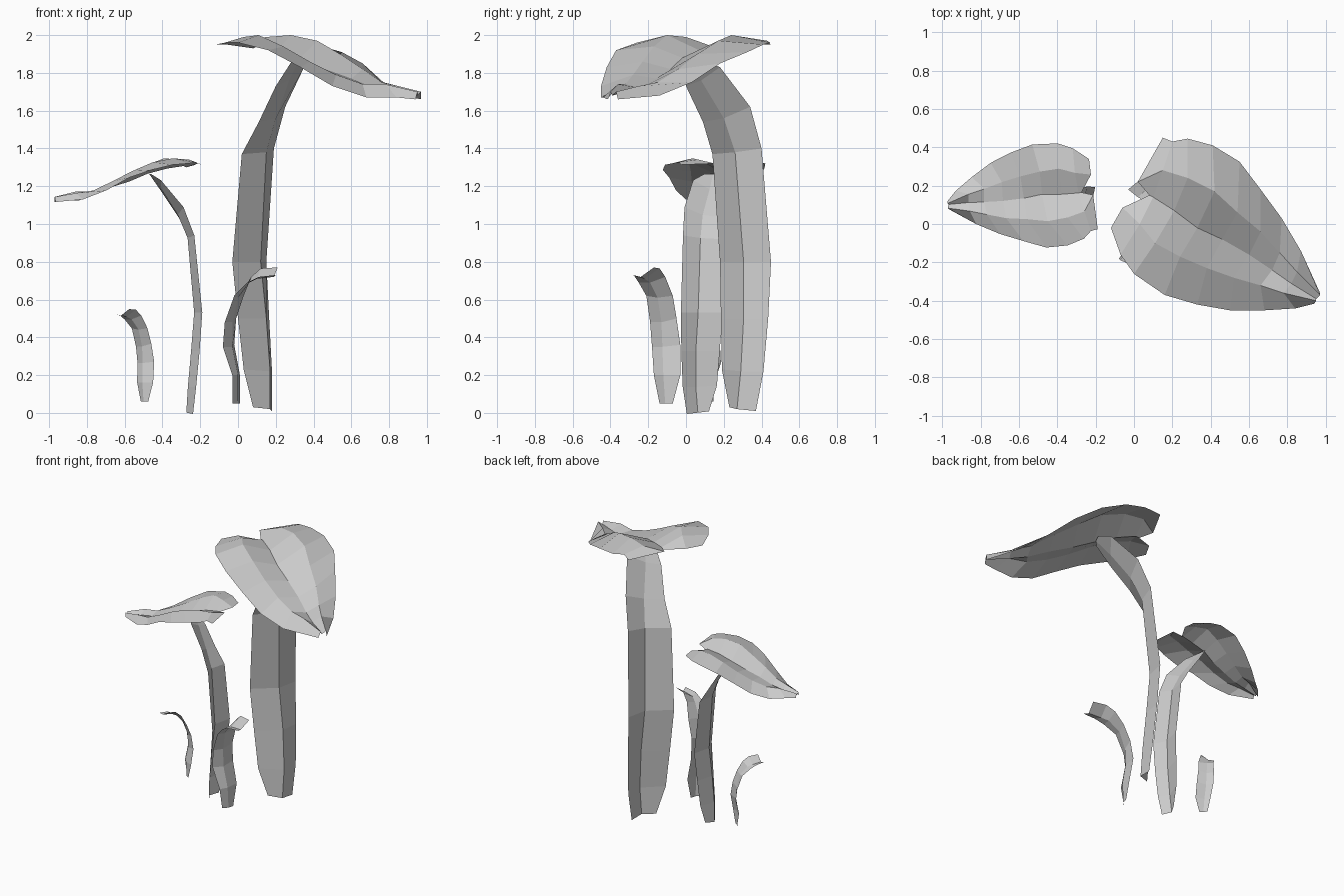
import bpy
from math import radians
from mathutils import Matrix, Vector


def sheet(name, rows):
    """Open, flat-shaded strip of quads from rows of cross-section points."""
    n = len(rows[0])
    verts = [p for r in rows for p in r]
    faces = [(i * n + j, i * n + j + 1, (i + 1) * n + j + 1, (i + 1) * n + j)
             for i in range(len(rows) - 1) for j in range(n - 1)]
    me = bpy.data.meshes.new(name)
    me.from_pydata(verts, [], faces)
    ob = bpy.data.objects.new(name, me)
    bpy.context.collection.objects.link(ob)
    return ob


def smaller_copy(ob, name, src, dst, angle, scale=0.68):
    """Scaled, turned copy that carries point src to point dst."""
    me = ob.data.copy()
    me.transform(Matrix.Translation(Vector(dst)) @ Matrix.Rotation(radians(angle), 4, 'Z')
                 @ Matrix.Scale(scale, 4) @ Matrix.Translation(-Vector(src)))
    me.name = name
    bpy.context.collection.objects.link(bpy.data.objects.new(name, me))


# Large heart-shaped leaf: back edge, back crest, midrib, front crest, front edge
leaf = sheet("large_leaf", [
    [(.15, .45, 1.95), (.02, .22, 1.96), (.08, .15, 1.93), (-.06, .085, 1.95), (-.12, -.02, 1.95)],
    [(.20, .43, 1.97), (.15, .28, 1.99), (.10, .14, 1.94), (.03, .00, 1.99), (-.07, -.16, 1.96)],
    [(.28, .445, 1.96), (.28, .24, 2.0), (.21, .07, 1.92), (.11, -.10, 2.0), (.00, -.26, 1.96)],
    [(.41, .41, 1.95), (.42, .17, 1.97), (.33, -.02, 1.88), (.24, -.17, 1.94), (.16, -.37, 1.92)],
    [(.55, .325, 1.91), (.54, .06, 1.90), (.46, -.08, 1.82), (.38, -.23, 1.86), (.33, -.42, 1.83)],
    [(.66, .18, 1.85), (.66, -.04, 1.82), (.60, -.16, 1.77), (.52, -.28, 1.79), (.50, -.45, 1.73)],
    [(.77, .03, 1.75), (.76, -.15, 1.75), (.72, -.24, 1.72), (.66, -.32, 1.74), (.68, -.45, 1.67)],
    [(.87, -.14, 1.68), (.85, -.25, 1.73), (.82, -.31, 1.70), (.78, -.36, 1.74), (.84, -.44, 1.67)],
    [(.97, -.36, 1.66), (.97, -.37, 1.70), (.95, -.39, 1.68), (.95, -.40, 1.70), (.94, -.415, 1.66)],
])

# Large stem: folded strip (front edge, fold, back edge) bending under the leaf
stem = sheet("large_stem", [
    [(.08, .23, .03), (.17, .27, .02), (.18, .37, .01)],
    [(.03, .19, .23), (.17, .29, .22), (.18, .41, .22)],
    [(.00, .185, .50), (.15, .305, .50), (.165, .435, .50)],
    [(-.03, .18, .80), (.12, .305, .80), (.15, .45, .80)],
    [(.02, .14, 1.37), (.15, .26, 1.38), (.19, .40, 1.40)],
    [(.11, .09, 1.54), (.20, .20, 1.56), (.25, .34, 1.62)],
    [(.20, .00, 1.73), (.27, .08, 1.76), (.35, .18, 1.83)],
    [(.29, -.04, 1.87), (.33, .00, 1.88), (.36, .06, 1.88)],
])

# Tall sprout: small folded strip curling over at the tip
sprout = sheet("tall_sprout", [
    [(-.03, -.14, .05), (.00, -.11, .05), (.01, -.07, .05)],
    [(-.03, -.17, .20), (.00, -.12, .20), (.01, -.03, .20)],
    [(-.08, -.18, .35), (-.03, -.125, .35), (-.02, -.03, .36)],
    [(-.07, -.19, .48), (-.03, -.13, .48), (-.01, -.05, .50)],
    [(-.02, -.21, .62), (.00, -.15, .61), (.03, -.07, .62)],
    [(.05, -.25, .69), (.06, -.19, .69), (.07, -.11, .72)],
    [(.11, -.27, .72), (.10, -.22, .71), (.12, -.14, .765)],
    [(.20, -.28, .73), (.19, -.24, .72), (.21, -.17, .77)],
])

# Smaller plant and sprout are turned copies
tip, small_tip = (.955, -.39, 1.68), (-.97, .10, 1.13)
smaller_copy(leaf, "small_leaf", tip, small_tip, 217)
smaller_copy(stem, "small_stem", tip, small_tip, 217)
smaller_copy(sprout, "small_sprout", (0, -.11, .05), (-.5, .12, .06), 255)
